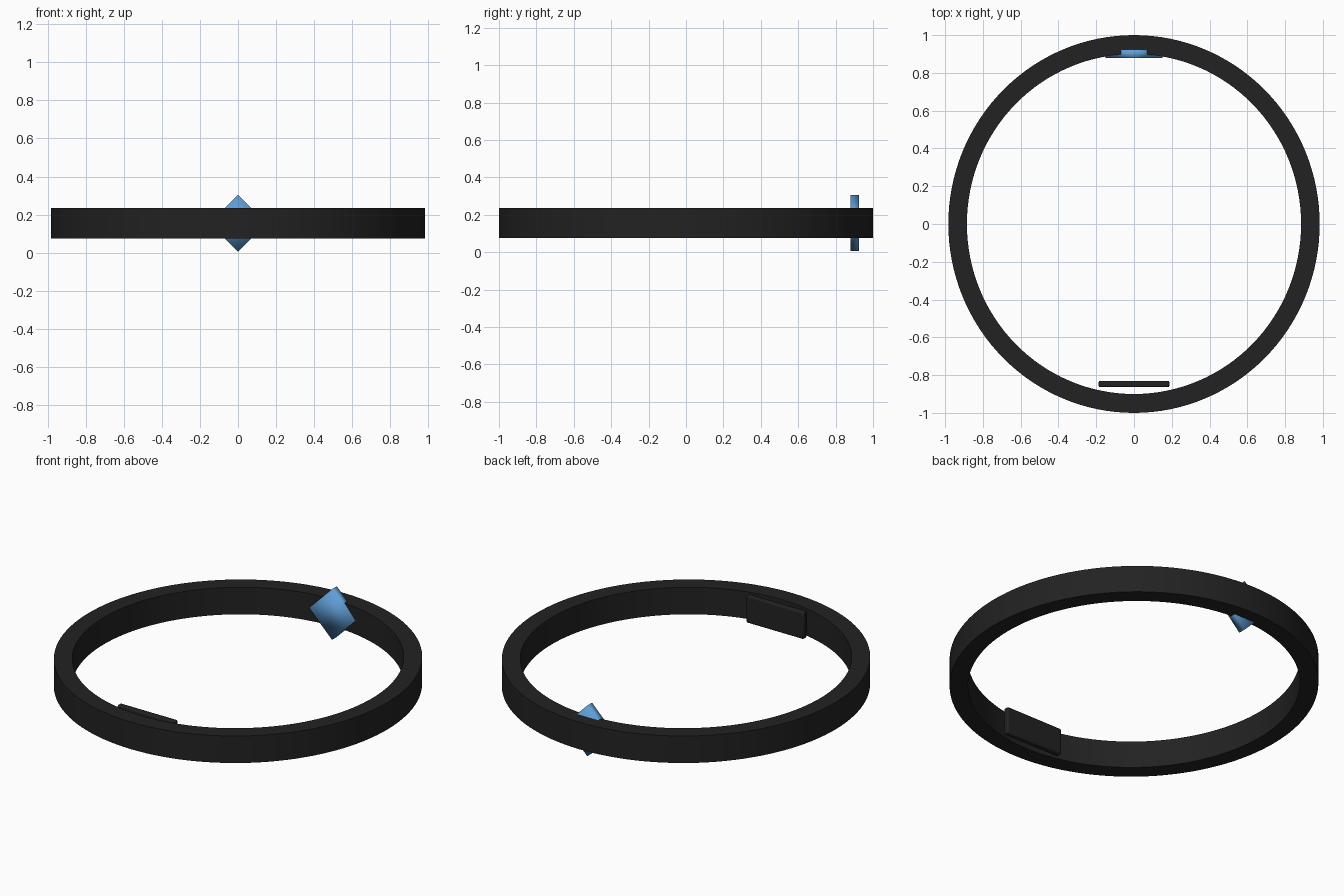
import bpy
import bmesh
import math
from mathutils import Matrix

if "Cube" in bpy.data.objects:
    bpy.data.objects.remove(bpy.data.objects["Cube"], do_unlink=True)


def make_material(name, rgb):
    mat = bpy.data.materials.new(name)
    mat.use_nodes = True
    mat.diffuse_color = (*rgb, 1)
    mat.node_tree.nodes["Principled BSDF"].inputs["Base Color"].default_value = (*rgb, 1)
    return mat


def add_object(name, bm, mat):
    bmesh.ops.recalc_face_normals(bm, faces=bm.faces)
    mesh = bpy.data.meshes.new(name)
    bm.to_mesh(mesh)
    bm.free()
    mesh.materials.append(mat)
    obj = bpy.data.objects.new(name, mesh)
    bpy.context.collection.objects.link(obj)
    return obj


def smooth(obj, angle=None):
    bpy.ops.object.select_all(action="DESELECT")
    obj.select_set(True)
    bpy.context.view_layer.objects.active = obj
    if angle is None:
        bpy.ops.object.shade_smooth()
    else:
        bpy.ops.object.shade_smooth_by_angle(angle=math.radians(angle))


def box(size, centre, turn=0.0):
    bm = bmesh.new()
    bmesh.ops.create_cube(bm, size=1, matrix=Matrix.Translation(centre)
                          @ Matrix.Rotation(turn, 4, "Y")
                          @ Matrix.Diagonal((*size, 1)))
    return bm


black = make_material("matte black", (0.016, 0.016, 0.016))
blue = make_material("sky blue", (0.115, 0.34, 0.67))

MID_Z = 0.155
BAND_HEIGHT = 0.16

# Band: rectangular section swept round a slightly oval loop
SEGMENTS = 128
SECTION = [(1.0, -0.5), (1.0, 0.5), (0.9, 0.5), (0.9, -0.5)]
bm = bmesh.new()
rings = []
for i in range(SEGMENTS):
    a = math.tau * i / SEGMENTS
    rings.append([bm.verts.new((0.983 * r * math.cos(a), r * math.sin(a),
                                MID_Z + h * BAND_HEIGHT)) for r, h in SECTION])
for i, ring in enumerate(rings):
    after = rings[(i + 1) % SEGMENTS]
    for j in range(4):
        k = (j + 1) % 4
        bm.faces.new((ring[j], after[j], after[k], ring[k]))
smooth(add_object("band", bm, black), 30)

# Blue diamond at the back, a square block standing on its corner
side = 0.15 * math.sqrt(2)
diamond = add_object("diamond", box((side, 0.045, side), (0, 0.902, MID_Z), math.pi / 4), blue)
smooth(diamond)

# Clasp plate just inside the front of the band
plate = add_object("clasp_plate", box((0.375, 0.034, BAND_HEIGHT), (0, -0.847, MID_Z)), black)
bevel = plate.modifiers.new("soft edges", "BEVEL")
bevel.width = 0.008
bevel.segments = 2
smooth(plate, 50)
